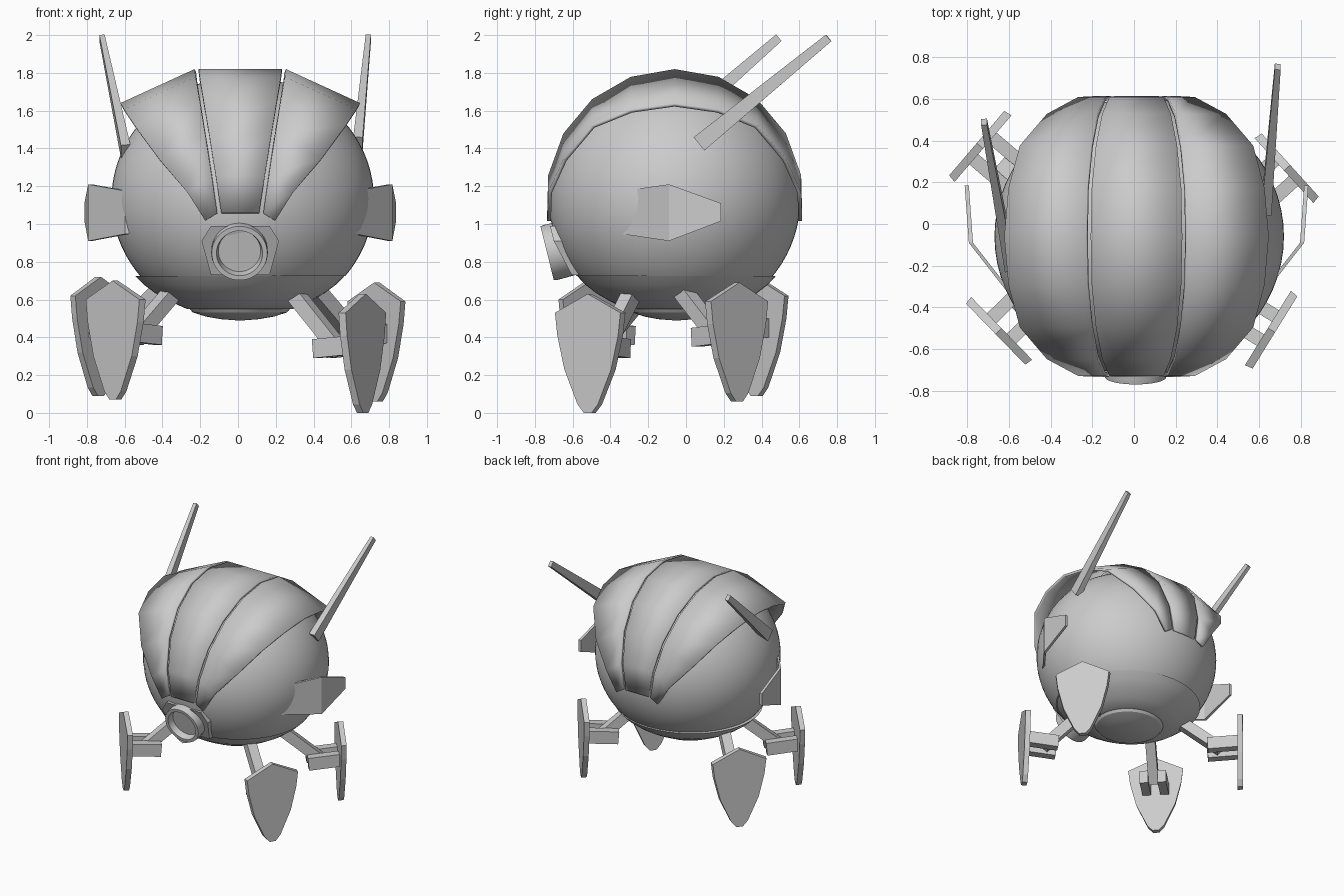
import bpy, bmesh, math
from mathutils import Vector as V, Matrix

if "Cube" in bpy.data.objects:
    bpy.data.objects.remove(bpy.data.objects["Cube"])

CX, CY, CZ = 0.012, -0.06, 1.14


def make(name, verts, faces, smooth=None, recalc=True):
    me = bpy.data.meshes.new(name)
    me.from_pydata([tuple(v) for v in verts], [], faces)
    if recalc:
        bm = bmesh.new()
        bm.from_mesh(me)
        bmesh.ops.recalc_face_normals(bm, faces=bm.faces)
        bm.to_mesh(me)
        bm.free()
    ob = bpy.data.objects.new(name, me)
    bpy.context.collection.objects.link(ob)
    if smooth:
        smooth_obj(ob, smooth)
    return ob


def smooth_obj(ob, angle):
    bpy.ops.object.select_all(action='DESELECT')
    ob.select_set(True)
    bpy.context.view_layer.objects.active = ob
    bpy.ops.object.shade_smooth_by_angle(angle=math.radians(angle))


def prism(name, front, back):
    """Solid between two matching outlines."""
    n = len(front)
    faces = [list(range(n)), list(range(2 * n - 1, n - 1, -1))]
    faces += [[i, (i + 1) % n, n + (i + 1) % n, n + i] for i in range(n)]
    return make(name, list(front) + list(back), faces)


def beam(name, p0, p1, side, w0, w1):
    """Tapered bar; w0 and w1 are (along side, across) widths at the ends."""
    p0, p1 = V(p0), V(p1)
    d = (p1 - p0).normalized()
    s = V(side)
    s = (s - d * s.dot(d)).normalized()
    u = d.cross(s)
    ring = lambda p, w: [p + s * a * w[0] / 2 + u * b * w[1] / 2
                         for a, b in ((-1, -1), (1, -1), (1, 1), (-1, 1))]
    return prism(name, ring(p0, w0), ring(p1, w1))


def lathe(name, profile, matrix, n=48):
    verts, faces = [], []
    for r, h in profile:
        for k in range(n):
            a = 2 * math.pi * k / n
            verts.append(matrix @ V((r * math.cos(a), r * math.sin(a), h)))
    m = len(profile)
    for i in range(m - 1):
        for k in range(n):
            j = (k + 1) % n
            faces.append([i * n + k, i * n + j, (i + 1) * n + j, (i + 1) * n + k])
    faces += [list(range(n)), list(range((m - 1) * n, m * n))]
    return make(name, verts, faces, 30)


# Main body: ellipsoid cut flat underneath
bm = bmesh.new()
bmesh.ops.create_uvsphere(bm, u_segments=64, v_segments=40, radius=1)
bm.transform(Matrix.Translation((0.025, CY, 1.13)) @ Matrix.Diagonal((0.695, 0.665, 0.65, 1)))
cut = bmesh.ops.bisect_plane(bm, geom=bm.verts[:] + bm.edges[:] + bm.faces[:],
                             plane_co=(0, 0, 0.725), plane_no=(0, 0, -1), clear_outer=True)
bmesh.ops.contextual_create(bm, geom=[e for e in cut['geom_cut'] if isinstance(e, bmesh.types.BMEdge)])
me = bpy.data.meshes.new("body")
bm.to_mesh(me)
bm.free()
body = bpy.data.objects.new("body", me)
bpy.context.collection.objects.link(body)
smooth_obj(body, 30)

# Lower cap with a raised round base
lathe("lower_cap", [(0.555, 0.726), (0.51, 0.68), (0.45, 0.635), (0.37, 0.59), (0.28, 0.55), (0.265, 0.55),
                    (0.25, 0.532), (0.18, 0.51), (0.1, 0.496), (0.02, 0.49)],
      Matrix.Translation((0.01, -0.05, 0)) @ Matrix.Diagonal((1, 0.95, 1, 1)))

# Armour strips: (angle, inner half width, outer half width, outer drop)
TABLE = [(0, .22, .635, .18), (20, .215, .615, .172), (40, .195, .56, .137),
         (60, .165, .43, .135), (80, .13, .28, .09), (97, .10, .185, .04)]
STATIONS = [(-a, i, o, d) for a, i, o, d in TABLE[:0:-1]] + TABLE


def strip(name, edge):
    verts = []
    for a, wi, wo, drop in STATIONS:
        t = math.radians(a)
        y, z = CY + 0.68 * math.sin(t), CZ + 0.68 * math.cos(t)
        for x, dz in edge(wi, wo, drop):
            verts.append((CX + x, y, z - dz))
    faces = [[2 * i, 2 * i + 1, 2 * i + 3, 2 * i + 2] for i in range(len(STATIONS) - 1)]
    ob = make(name, verts, faces, 30, recalc=False)
    mod = ob.modifiers.new("thickness", 'SOLIDIFY')
    mod.thickness, mod.offset = 0.02, -1


strip("armour_middle", lambda i, o, d: ((-i, 0), (i, 0)))
strip("armour_right", lambda i, o, d: ((i + .022, 0), (o, d)))
strip("armour_left", lambda i, o, d: ((-o, d), (-i - .022, 0)))

# Eye housing plate and eye tube
outline = [(-.155, .99, -.72), (.155, .99, -.72), (.205, .91, -.70),
           (.155, .73, -.605), (-.155, .73, -.605), (-.205, .91, -.70)]
prism("eye_housing", [(CX + x, y, z) for x, z, y in outline],
      [(CX + x, y + 0.15, z) for x, z, y in outline])
axis = V((0, -0.97, -0.24))
m = Matrix.Translation((0.008, -0.735, 0.845)) @ axis.to_track_quat('Z', 'Y').to_matrix().to_4x4()
lathe("eye_tube", [(.147, -.16), (.15, -.02), (.147, 0), (.122, 0), (.112, -.05), (.01, -.05)], m)

# Bent side plates
for s, side in ((1, "right"), (-1, "left")):
    rows = [(.61, -.34, .947, 1.175), (.805, -.09, .91, 1.21), (.825, .185, 1.015, 1.11)]
    verts, faces = [], []
    for x, y, z0, z1 in rows:
        for t in (0, -.02):
            verts += [(CX + s * (x + t), y, z0), (CX + s * (x + t), y, z1)]
    for k in (0, 4):
        faces += [[k, k + 1, k + 5, k + 4], [k + 2, k + 6, k + 7, k + 3],
                  [k, k + 4, k + 6, k + 2], [k + 1, k + 3, k + 7, k + 5]]
    faces += [[0, 2, 3, 1], [8, 9, 11, 10]]
    make("side_plate_" + side, verts, faces)

# Antennas
beam("antenna_right", (.635, .07, 1.425), (.69, .755, 1.985), (1, 0, 0), (.05, .09), (.028, .045))
beam("antenna_left", (-.595, -.2, 1.385), (-.72, .49, 1.985), (1, 0, 0), (.05, .09), (.028, .045))

# Legs: strut, two bars and a shield-shaped foot
FOOT = [(0, 0), (.21, -.1), (.195, -.22), (.15, -.4), (.065, -.585), (.025, -.63),
        (-.025, -.63), (-.065, -.585), (-.15, -.4), (-.195, -.22), (-.21, -.1)]
LEGS = [("front_right", .66, -.51, .85, -.526, .63), ("front_left", -.65, -.515, -.72, -.70, .70),
        ("back_right", .735, .27, .74, .67, .69), ("back_left", -.74, .375, -.76, .65, .72)]
for name, x, y, nx, ny, top in LEGS:
    n = V((nx, ny, 0)).normalized()
    t = V((-n.y, n.x, 0))
    c = V((x, y, top))
    at = lambda w, h, d: c + t * w + n * d + V((0, 0, h))
    prism(name + "_foot", [at(w * .97, h, .02) for w, h in FOOT], [at(w, h, -.02) for w, h in FOOT])
    for k in (-1, 1):
        beam(f"{name}_bar_{'a' if k < 0 else 'b'}", at(k * .068, -.27, -.01), at(k * .068, -.29, -.25),
             t, (.065, .1), (.065, .1))
    inner = at(0, 0, -.46)
    inner.z = 0.67
    beam(name + "_strut", at(0, -.29, -.15), inner, t, (.075, .08), (.075, .08))
